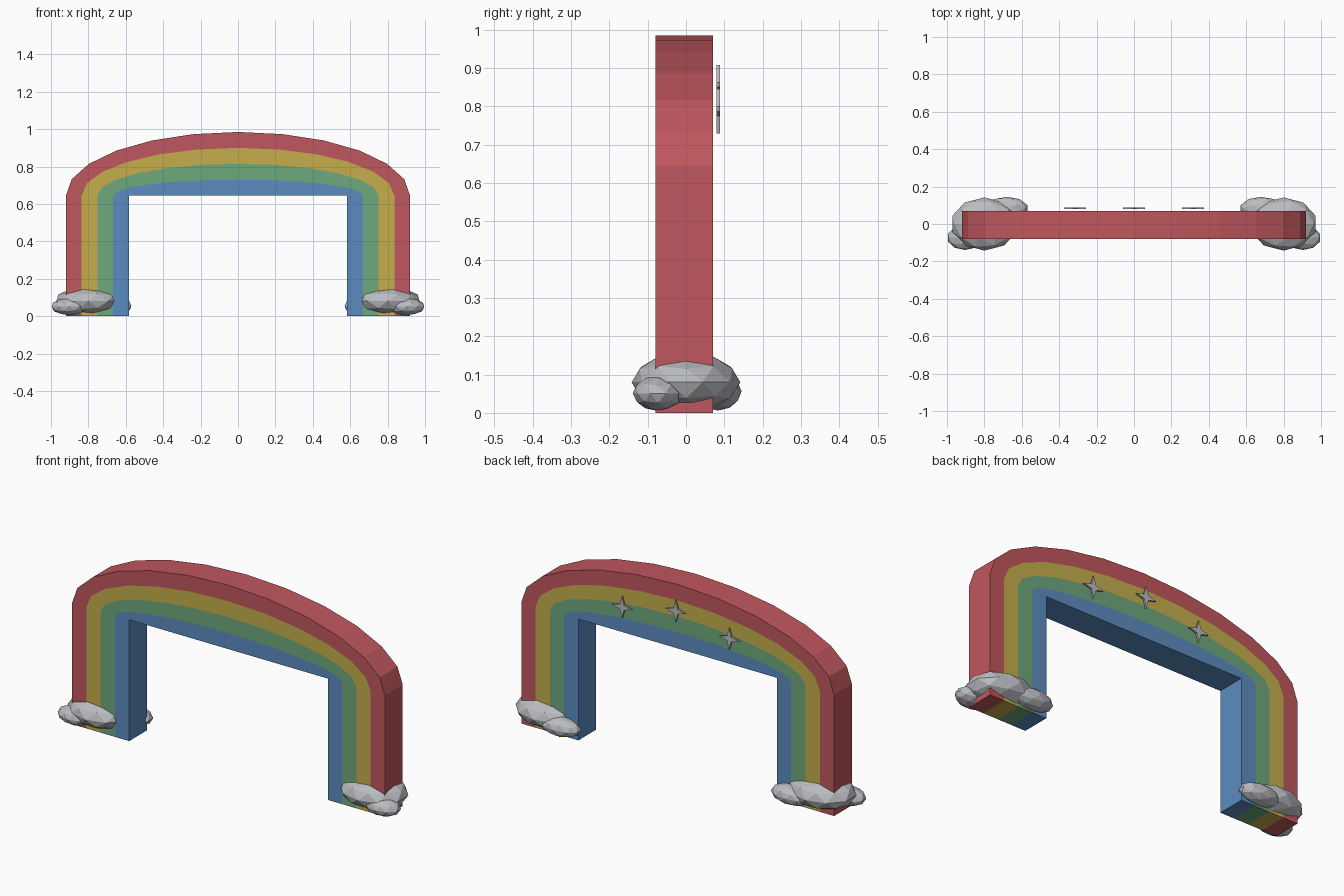
import bpy
import bmesh
from math import sin, cos, pi
from mathutils import Matrix, Vector

cube = bpy.data.objects.get("Cube")
if cube:
    bpy.data.objects.remove(cube, do_unlink=True)


def material(name, rgb):
    """Flat material from 0-255 display values."""
    linear = [((c / 255 + 0.055) / 1.055) ** 2.4 for c in rgb]
    mat = bpy.data.materials.new(name)
    mat.use_nodes = True
    mat.diffuse_color = (*linear, 1)
    bsdf = next(n for n in mat.node_tree.nodes if n.type == "BSDF_PRINCIPLED")
    bsdf.inputs["Base Color"].default_value = (*linear, 1)
    bsdf.inputs["Roughness"].default_value = 0.8
    return mat


bands = [material("red", (192, 87, 94)), material("yellow", (197, 175, 76)),
         material("green", (110, 168, 124)), material("blue", (92, 140, 192))]
stone = material("stone grey", (186, 188, 192))


def add_object(name, bm, mats):
    bmesh.ops.recalc_face_normals(bm, faces=bm.faces)
    mesh = bpy.data.meshes.new(name)
    bm.to_mesh(mesh)
    bm.free()
    for mat in mats:
        mesh.materials.append(mat)
    obj = bpy.data.objects.new(name, mesh)
    bpy.context.collection.objects.link(obj)
    return obj


# Striped arch: nested outlines from a half ellipse down to a flat lintel
SPRING, FRONT, BACK, STEPS = 0.645, -0.08, 0.07, 12


def outline(k):
    half_width, rise = 0.92 - 0.084 * k, 0.34 - 0.085 * k
    arc = [(half_width * cos(pi * i / STEPS), SPRING + rise * sin(pi * i / STEPS))
           for i in range(STEPS + 1)]
    return [(half_width, 0)] + arc + [(-half_width, 0)]


bm = bmesh.new()
rows = [[bm.verts.new((x, FRONT, z)) for x, z in outline(k)] for k in range(5)]
for k in range(4):
    for i in range(STEPS + 2):
        face = bm.faces.new((rows[k][i], rows[k][i + 1],
                             rows[k + 1][i + 1], rows[k + 1][i]))
        face.material_index = k
# Sides take the colour of the band they border
front_faces = list(bm.faces)
border = [(e, e.link_faces[0].material_index) for e in bm.edges if e.is_boundary]
depth = Vector((0, BACK - FRONT, 0))
twin = {v: bm.verts.new(v.co + depth) for v in list(bm.verts)}
for face in front_faces:
    back = bm.faces.new([twin[v] for v in reversed(face.verts)])
    back.material_index = face.material_index
for edge, index in border:
    a, b = edge.verts
    bm.faces.new((a, b, twin[b], twin[a])).material_index = index
add_object("rainbow_arch", bm, bands)


# Faceted stones around each foot: centre and radii, mirrored in x
stones = {
    "large_stone": ((0.80, 0, 0.08), (0.18, 0.142, 0.079)),
    "front_stone": ((0.903, -0.073, 0.051), (0.097, 0.066, 0.046)),
    "back_stone": ((0.68, 0.083, 0.056), (0.115, 0.062, 0.05)),
}
for side, label in ((1, "left"), (-1, "right")):
    for name, (centre, radii) in stones.items():
        bm = bmesh.new()
        bmesh.ops.create_icosphere(bm, subdivisions=2, radius=1)
        place = (Matrix.Diagonal((side, 1, 1, 1)) @ Matrix.Translation(centre)
                 @ Matrix.Diagonal((*radii, 1)))
        bm.transform(place)
        add_object(f"{label}_{name}", bm, [stone])


# Four-pointed stars floating just behind the arch
def star(name, x, z):
    bm = bmesh.new()
    points = []
    for i in range(8):
        r = 0.018 if i % 2 else 0.058
        a = pi * i / 4
        points.append(bm.verts.new((x + r * cos(a), 0.08, z + r * sin(a))))
    face = bm.faces.new(points)
    solid = bmesh.ops.extrude_face_region(bm, geom=[face])
    verts = [v for v in solid["geom"] if isinstance(v, bmesh.types.BMVert)]
    bmesh.ops.translate(bm, vec=(0, 0.009, 0), verts=verts)
    add_object(name, bm, [stone])


star("left_star", 0.315, 0.787)
star("middle_star", 0, 0.85)
star("right_star", -0.315, 0.787)
